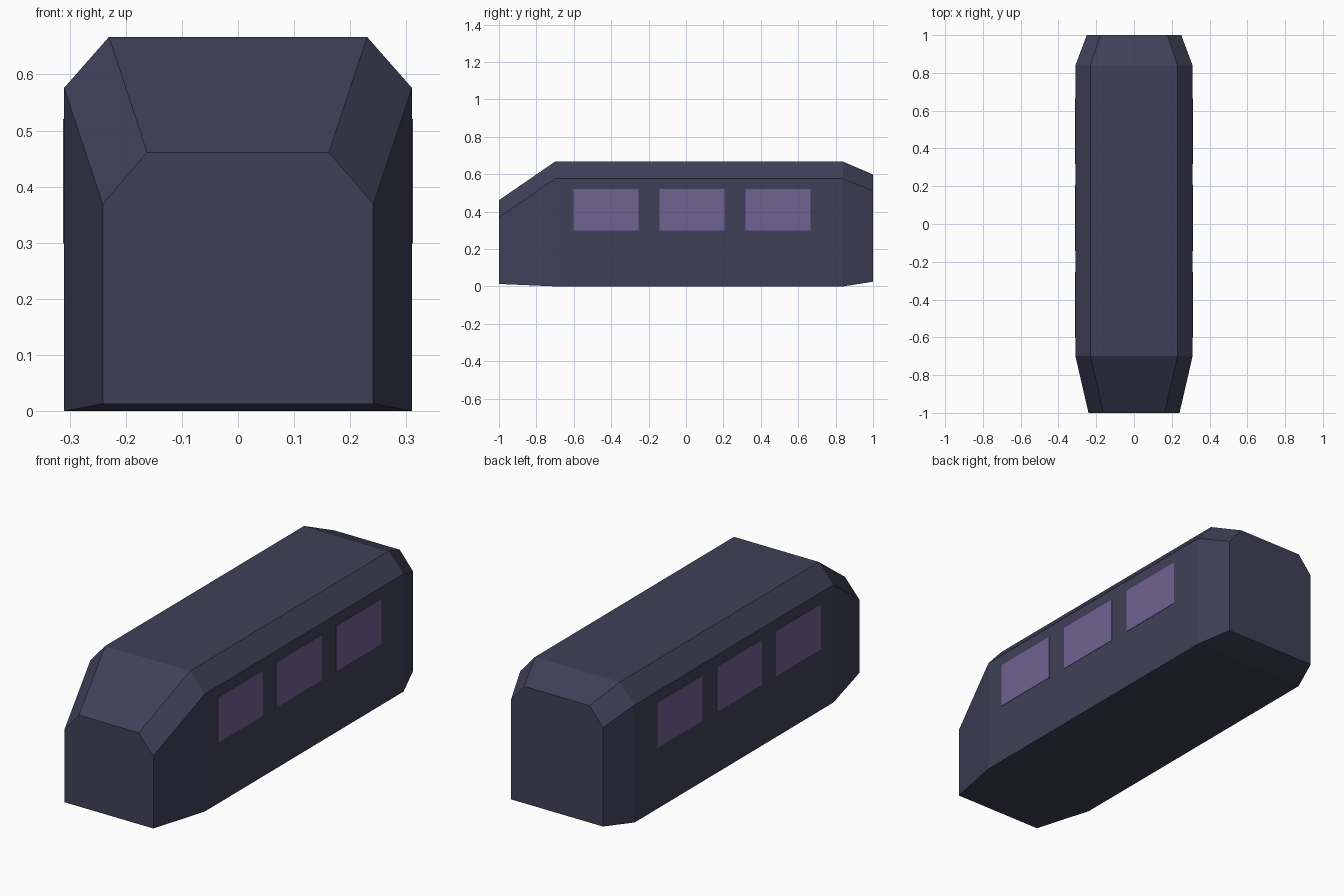
import bpy
import bmesh

cube = bpy.data.objects.get("Cube")
if cube:
    bpy.data.objects.remove(cube, do_unlink=True)


def make_material(name, rgb):
    mat = bpy.data.materials.new(name)
    mat.use_nodes = True
    mat.diffuse_color = (*rgb, 1)
    mat.node_tree.nodes["Principled BSDF"].inputs["Base Color"].default_value = (*rgb, 1)
    return mat


def add_object(name, bm, mat):
    bmesh.ops.recalc_face_normals(bm, faces=bm.faces)
    mesh = bpy.data.meshes.new(name)
    bm.to_mesh(mesh)
    bm.free()
    mesh.materials.append(mat)
    obj = bpy.data.objects.new(name, mesh)
    bpy.context.collection.objects.link(obj)
    return obj


slate = make_material("dark slate blue", (0.051, 0.051, 0.098))
violet = make_material("muted violet glass", (0.168, 0.122, 0.290))

# Body: six-sided sections lofted from the nose to the tail
# Each section: y, half width, roof half width, bottom, shoulder, roof
sections = [
    (-1.0, 0.241, 0.162, 0.013, 0.369, 0.461),
    (-0.7, 0.31, 0.23, 0.0, 0.576, 0.667),
    (0.84, 0.31, 0.23, 0.0, 0.576, 0.667),
    (1.0, 0.25, 0.177, 0.025, 0.51, 0.598),
]
bm = bmesh.new()
rings = []
for y, half, roof_half, bottom, shoulder, roof in sections:
    outline = [(half, bottom), (half, shoulder), (roof_half, roof)]
    outline += [(-x, z) for x, z in reversed(outline)]
    rings.append([bm.verts.new((x, y, z)) for x, z in outline])
for a, b in zip(rings, rings[1:]):
    for i in range(len(a)):
        j = (i + 1) % len(a)
        bm.faces.new((a[i], a[j], b[j], b[i]))
bm.faces.new(rings[0])
bm.faces.new(rings[-1])
add_object("body", bm, slate)

# Side windows: thin plates set into both walls
for side, sign in (("left", 1), ("right", -1)):
    for place, y in (("front", -0.427), ("middle", 0.032), ("rear", 0.491)):
        bm = bmesh.new()
        bmesh.ops.create_cube(bm, size=1)
        bmesh.ops.scale(bm, vec=(0.006, 0.348, 0.222), verts=bm.verts)
        window = add_object(f"{side}_{place}_window", bm, violet)
        window.location = (sign * 0.309, y, 0.41)
